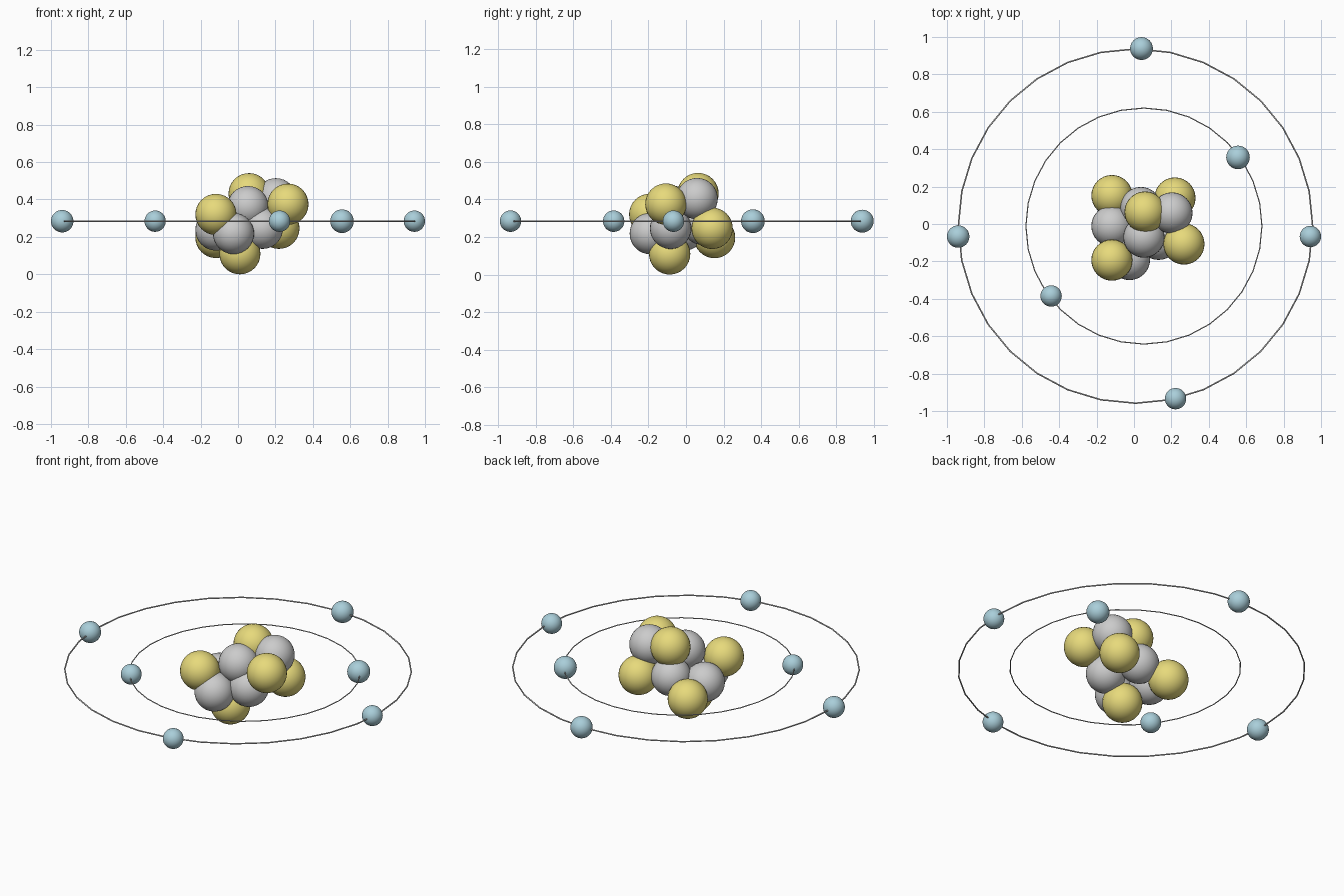
import bpy
from math import cos, sin, tau

if "Cube" in bpy.data.objects:
    bpy.data.objects.remove(bpy.data.objects["Cube"])


def material(name, color):
    m = bpy.data.materials.new(name)
    m.diffuse_color = (*color, 1)
    m.use_nodes = True
    m.node_tree.nodes["Principled BSDF"].inputs["Base Color"].default_value = m.diffuse_color
    return m


def ball(name, center, radius, mat=None):
    bpy.ops.mesh.primitive_uv_sphere_add(segments=32, ring_count=16, radius=radius, location=center)
    ob = bpy.context.object
    ob.name = name
    bpy.ops.object.shade_smooth()
    if mat:
        ob.data.materials.append(mat)


def orbit(name, center, radius, tube):
    bpy.ops.mesh.primitive_torus_add(major_segments=32, minor_segments=8, major_radius=radius,
                                     minor_radius=tube, location=center)
    bpy.context.object.name = name
    bpy.ops.object.shade_smooth()


yellow = material("proton_yellow", (0.8, 0.7, 0.2))
blue = material("electron_blue", (0.4, 0.62, 0.7))
LEVEL = 0.284  # height of the orbit plane

# Nucleus: yellow protons
for i, c in enumerate([(-.118, -.193, .32), (.059, .064, .431), (.267, -.107, .375),
                       (.01, -.087, .11), (-.118, .152, .197), (.219, .139, .246)]):
    ball(f"proton_{i + 1}", c, 0.11, yellow)

# Nucleus: grey neutrons
for i, c in enumerate([(-.118, -.011, .237), (.037, .088, .268), (.203, .059, .404),
                       (.053, -.07, .362), (-.024, -.19, .218), (.131, -.082, .246)]):
    ball(f"neutron_{i + 1}", c, 0.11)

# Orbit rings
orbit("inner_orbit", (.053, -.011, LEVEL), .631, .003)
orbit("outer_orbit", (.008, -.011, LEVEL), .947, .004)

# Electrons: x, y, radius
for i, (x, y, r) in enumerate([(.556, .356, .063), (-.443, -.385, .057), (.04, .938, .061),
                               (-.94, -.067, .06), (.943, -.067, .057), (.222, -.934, .057)]):
    ball(f"electron_{i + 1}", (x, y, LEVEL), r, blue)
